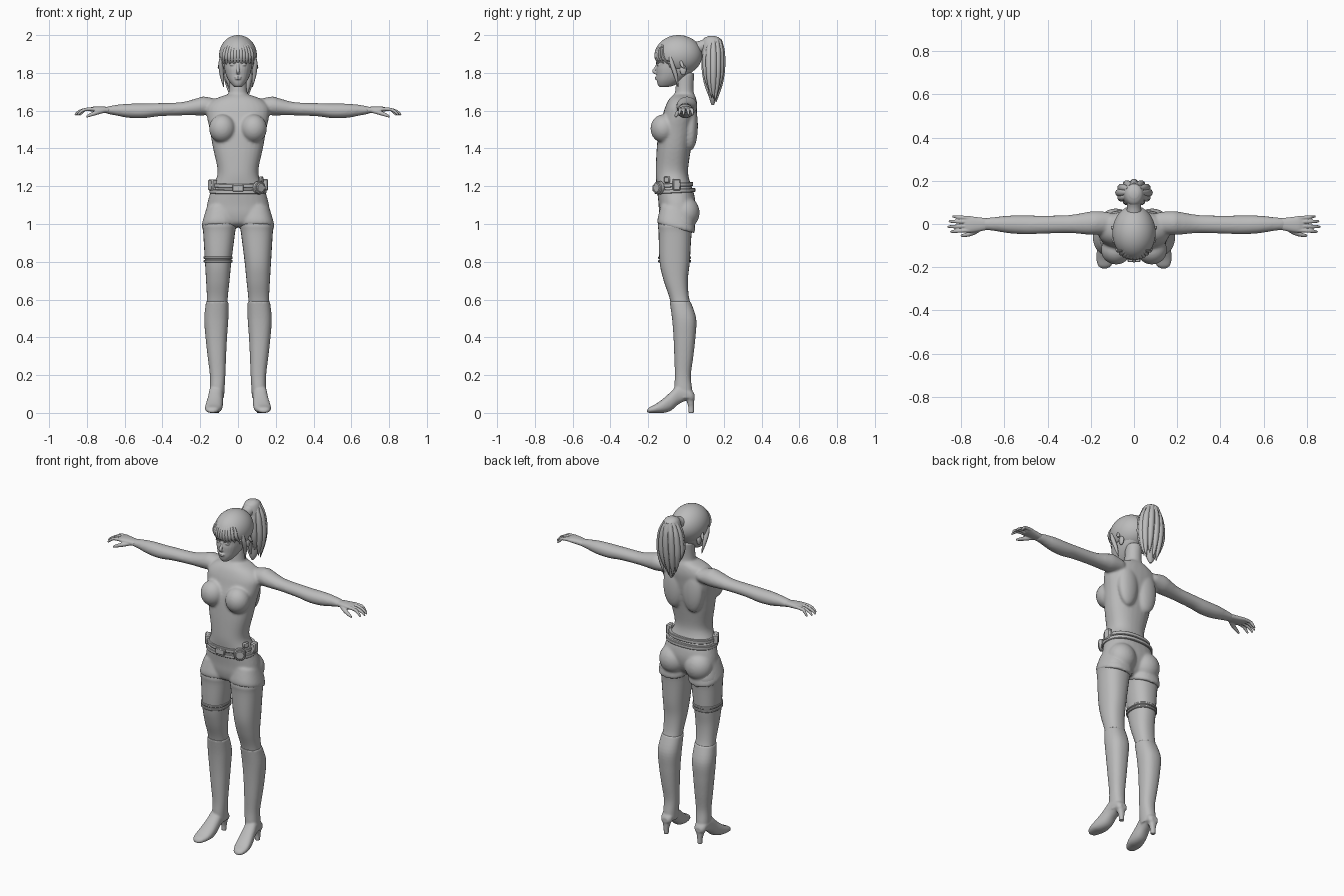
import bpy, bmesh, math, random
from mathutils import Matrix, Vector

random.seed(4)
if "Cube" in bpy.data.objects:
    bpy.data.objects.remove(bpy.data.objects["Cube"])

grey = bpy.data.materials.new("plain_grey")
grey.use_nodes = True
grey.diffuse_color = (0.5, 0.5, 0.5, 1)
for node in grey.node_tree.nodes:
    if node.type == "BSDF_PRINCIPLED":
        node.inputs["Base Color"].default_value = grey.diffuse_color


# ---------- helpers ----------
def spline(rows, steps):
    """Smoothly interpolate rows of numbers."""
    out, last = [], len(rows) - 1
    for i in range(last):
        a, b, c, d = (rows[min(max(j, 0), last)] for j in (i - 1, i, i + 1, i + 2))
        for k in range(steps):
            t = k / steps
            out.append([q + t / 2 * ((r - p) + t * (2 * p - 5 * q + 4 * r - s + t * (3 * (q - r) + s - p)))
                        for p, q, r, s in zip(a, b, c, d)])
    return out + [rows[-1]]


def skin(bm, rings):
    """Bridge closed rings of points and cap both ends."""
    loops = [[bm.verts.new(p) for p in ring] for ring in rings]
    n = len(loops[0])
    for low, high in zip(loops, loops[1:]):
        for i in range(n):
            j = (i + 1) % n
            bm.faces.new((low[i], low[j], high[j], high[i]))
    bm.faces.new(loops[0][::-1])
    bm.faces.new(loops[-1])


def loft(bm, rows, axis="z", power=2.3, steps=5, sides=28, pad=0, tilt=0):
    """Rows: station, centre, half width, low side, high side."""
    rings = []
    for t, c, h, lo, hi in spline(rows, steps):
        ring = []
        for i in range(sides):
            a = math.tau * i / sides
            u, v = (math.copysign(abs(f) ** (2 / power), f) for f in (math.cos(a), math.sin(a)))
            u = c + (h + pad) * u
            v = (lo + hi) / 2 + ((hi - lo) / 2 + pad) * v
            point = {"z": (u, v, t - tilt * (v + 0.05)), "y": (u, t, v), "x": (t, u, v)}
            ring.append(point[axis])
        rings.append(ring)
    skin(bm, rings)


def tube(bm, rows, wide=1, steps=5, sides=10):
    """Sweep a round section along rows of x, y, z, radius."""
    pts = spline(rows, steps)
    rings = []
    for i, (x, y, z, r) in enumerate(pts):
        ahead, behind = pts[min(i + 1, len(pts) - 1)], pts[max(i - 1, 0)]
        along = (Vector(ahead[:3]) - Vector(behind[:3])).normalized()
        side = along.cross(Vector((0, 1, 0.01))).normalized()
        up = side.cross(along)
        angles = [math.tau * k / sides for k in range(sides)]
        rings.append([Vector((x, y, z)) + side * math.cos(a) * r * wide + up * math.sin(a) * r for a in angles])
    skin(bm, rings)


def ball(bm, centre, radii, u=32, v=20):
    place = Matrix.Translation(centre) @ Matrix.Diagonal((*radii, 1))
    bmesh.ops.create_uvsphere(bm, u_segments=u, v_segments=v, radius=1, matrix=place)


def box(bm, centre, size, turn=0):
    place = Matrix.Translation(centre) @ Matrix.Rotation(turn, 4, "Z") @ Matrix.Diagonal((*size, 1))
    bmesh.ops.create_cube(bm, size=1, matrix=place)


def mirror_x(bm):
    copy = bmesh.ops.duplicate(bm, geom=bm.verts[:] + bm.edges[:] + bm.faces[:])
    for item in copy["geom"]:
        if isinstance(item, bmesh.types.BMVert):
            item.co.x *= -1


def finish(bm, name, voxel=0, blend=6, bevel=0):
    """Make the object; a voxel size fuses its pieces into one surface."""
    bmesh.ops.recalc_face_normals(bm, faces=bm.faces[:])
    mesh = bpy.data.meshes.new(name)
    bm.to_mesh(mesh)
    bm.free()
    mesh.materials.append(grey)
    mesh.polygons.foreach_set("use_smooth", [True] * len(mesh.polygons))
    mesh.set_sharp_from_angle(angle=math.radians(40))
    obj = bpy.data.objects.new(name, mesh)
    bpy.context.scene.collection.objects.link(obj)
    if voxel:
        fuse = obj.modifiers.new("fuse", "REMESH")
        fuse.mode, fuse.voxel_size, fuse.use_smooth_shade = "VOXEL", voxel, True
        soften = obj.modifiers.new("soften", "SMOOTH")
        soften.factor, soften.iterations = 0.5, blend
    if bevel:
        obj.modifiers.new("bevel", "BEVEL").width = bevel
    return obj


# ---------- body: arms, hip, bust and back pairs, then torso and neck ----------
LEG = [(1.08, .09, .075, -.13, .03), (1, .098, .09, -.148, .045), (.95, .1, .084, -.145, .03),
       (.8, .105, .07, -.14, .02), (.7, .107, .062, -.118, .01), (.6, .11, .055, -.085, .018),
       (.5, .115, .06, -.07, .05), (.4, .115, .053, -.062, .046), (.3, .112, .045, -.058, .035),
       (.2, .108, .037, -.055, .022), (.13, .11, .035, -.058, .028)]
bm = bmesh.new()
loft(bm, [(.11, .005, .05, 1.585, 1.66), (.18, .005, .055, 1.575, 1.675), (.22, .003, .052, 1.575, 1.665),
          (.3, 0, .042, 1.575, 1.645), (.42, -.003, .042, 1.57, 1.64), (.5, -.004, .044, 1.56, 1.638),
          (.58, -.002, .041, 1.562, 1.637), (.65, 0, .032, 1.575, 1.63), (.7, 0, .027, 1.584, 1.62)],
     axis="x", power=2)
loft(bm, LEG[:2] + [(.975, .099, .087, -.147, .04)], pad=.003, tilt=.25)
ball(bm, (.085, -.005, 1.06), (.083, .077, .085))
ball(bm, (.083, -.12, 1.505), (.07, .068, .075))
ball(bm, (.065, .025, 1.52), (.065, .038, .13))
mirror_x(bm)
loft(bm, [(.985, 0, .05, -.1, -.01), (1.005, 0, .11, -.13, .015), (1.05, 0, .165, -.142, .04),
          (1.1, 0, .164, -.145, .05), (1.15, 0, .152, -.15, .045), (1.2, 0, .135, -.155, .03),
          (1.25, 0, .112, -.16, .014), (1.3, 0, .11, -.16, .012), (1.4, 0, .132, -.155, .027),
          (1.5, 0, .15, -.145, .045), (1.57, 0, .165, -.125, .055), (1.62, 0, .165, -.11, .06),
          (1.66, 0, .125, -.09, .055), (1.685, 0, .06, -.065, .045)])
loft(bm, [(1.62, 0, .07, -.07, .05), (1.67, 0, .055, -.062, .045), (1.72, 0, .047, -.056, .04),
          (1.8, 0, .047, -.05, .045)], power=2)
finish(bm, "body", voxel=.007, blend=8)

# ---------- hands ----------
bm = bmesh.new()
loft(bm, [(.68, 0, .027, 1.586, 1.619), (.72, -.002, .033, 1.588, 1.622), (.76, -.002, .038, 1.593, 1.622),
          (.785, -.002, .034, 1.597, 1.616)], axis="x")
for y, reach in ((.028, .84), (.01, .857), (-.01, .862), (-.029, .85)):
    tube(bm, [(.76, y, 1.609, .01), (.81, y * 1.1, 1.606, .009), (reach - .015, y * 1.2, 1.592, .008),
              (reach, y * 1.25, 1.576, .005)])
tube(bm, [(.71, -.02, 1.6, .012), (.75, -.042, 1.589, .012), (.785, -.052, 1.576, .009), (.803, -.054, 1.567, .005)])
mirror_x(bm)
finish(bm, "hands", voxel=.0035, blend=4)

# ---------- stockings and thigh band ----------
bm = bmesh.new()
loft(bm, LEG)
mirror_x(bm)
finish(bm, "stockings")
bm = bmesh.new()
for z in (.803, .822):
    loft(bm, [(z - .007, -.105, .077, -.147, .027), (z + .007, -.105, .077, -.147, .027)], steps=1, sides=40)
finish(bm, "thigh_band", bevel=.003)

# ---------- high heeled boots ----------
bm = bmesh.new()
loft(bm, [(.59, .11, .055, -.083, .02)] + LEG[6:] + [(.08, .112, .034, -.055, .035)], pad=.004)
loft(bm, [(-.206, .137, .012, .003, .016), (-.194, .136, .03, 0, .03), (-.16, .132, .043, 0, .047),
          (-.12, .126, .045, 0, .076), (-.08, .121, .041, .012, .112), (-.04, .117, .037, .045, .15),
          (0, .114, .036, .064, .14), (.03, .112, .033, .06, .12), (.045, .112, .02, .07, .1)], axis="y")
loft(bm, [(0, .113, .014, .012, .042), (.03, .113, .015, .012, .042), (.06, .113, .022, .004, .043),
          (.09, .113, .03, -.01, .045)])
mirror_x(bm)
finish(bm, "boots", voxel=.005, blend=4)

# ---------- belt with buckle and pouches ----------
bm = bmesh.new()
for z, half, back in ((1.175, .152, .049), (1.207, .14, .038)):
    loft(bm, [(z - .011, 0, half, -.166, back), (z + .011, 0, half, -.166, back)], steps=1, sides=48, tilt=-.05)
finish(bm, "belt", bevel=.003)
bm = bmesh.new()
box(bm, (0, -.167, 1.19), (.06, .02, .036))
finish(bm, "belt_buckle", bevel=.004)
bm = bmesh.new()
box(bm, (.143, -.05, 1.208), (.03, .042, .062), .1)
box(bm, (.122, -.1, 1.235), (.016, .035, .035), -.5)
box(bm, (-.135, -.095, 1.207), (.032, .05, .058), .5)
finish(bm, "belt_pouches", bevel=.006)
bm = bmesh.new()
facing = Vector((.6, -.8, 0)).to_track_quat("Z", "Y").to_matrix().to_4x4()
for radius, depth in ((.035, .026), (.026, .034)):
    bmesh.ops.create_cone(bm, cap_ends=True, segments=24, radius1=radius, radius2=radius, depth=depth,
                          matrix=Matrix.Translation((.112, -.143, 1.192)) @ facing)
finish(bm, "round_pouch", bevel=.004)

# ---------- head with ears, eyes, nose and lips ----------
bm = bmesh.new()
ball(bm, (.078, -.015, 1.815), (.01, .018, .028))
ball(bm, (.03, -.146, 1.844), (.014, .009, .008))
mirror_x(bm)
loft(bm, [(1.724, 0, .016, -.137, -.1), (1.735, 0, .031, -.148, -.06), (1.76, 0, .05, -.155, -.02),
          (1.79, 0, .064, -.156, .02), (1.82, 0, .072, -.157, .045), (1.85, 0, .077, -.153, .06),
          (1.9, 0, .083, -.153, .07), (1.95, 0, .073, -.13, .05), (1.98, 0, .04, -.08, .01)])
tube(bm, [(0, -.148, 1.86, .006), (0, -.16, 1.828, .007), (0, -.17, 1.809, .01), (0, -.154, 1.797, .008)])
ball(bm, (0, -.156, 1.777), (.019, .009, .005))
ball(bm, (0, -.155, 1.768), (.016, .01, .005))
finish(bm, "head", voxel=.0035, blend=4)
bm = bmesh.new()
tube(bm, [(.014, -.156, 1.848, .002), (.03, -.156, 1.855, .003), (.047, -.146, 1.85, .002)])
mirror_x(bm)
finish(bm, "eyelids")

# ---------- hair cap, fringe and side locks ----------
CAP, SIZE = Vector((0, -.04, 1.893)), Vector((.1, .125, .107))
bm = bmesh.new()
ball(bm, CAP, SIZE, u=64, v=48)


def below_hairline(face):
    spot = face.calc_center_median()
    line = 1.865 if spot.y < -.09 else 1.825 if spot.y < -.03 else 1.8
    return spot.z < line


bmesh.ops.delete(bm, geom=[f for f in bm.faces if below_hairline(f)], context="FACES")
shell = finish(bm, "hair_cap").modifiers.new("thickness", "SOLIDIFY")
shell.thickness, shell.offset = .012, -1


def on_cap(x, z, r):
    fall = 1 - (x / SIZE.x) ** 2 - ((z - CAP.z) / SIZE.z) ** 2
    return x, CAP.y - (SIZE.y - .006) * math.sqrt(max(fall, 0)), z, r


bm = bmesh.new()
for i in range(-5, 6):
    x = i * .0145
    tube(bm, [on_cap(x * .6, 1.96, .002), on_cap(x * .9, 1.925, .007), on_cap(x, 1.885, .009),
              on_cap(x * 1.08, 1.853 - .003 * (i % 3), .003)], wide=1.4)
finish(bm, "fringe")
bm = bmesh.new()
tube(bm, [(.085, -.085, 1.9, .006), (.091, -.075, 1.85, .012), (.086, -.055, 1.79, .011), (.076, -.042, 1.725, .002)])
tube(bm, [(.088, -.03, 1.87, .006), (.096, -.02, 1.84, .009), (.106, -.01, 1.825, .002)])
mirror_x(bm)
finish(bm, "side_locks")

# ---------- ponytail ----------
bm = bmesh.new()
loft(bm, [(1.995, 0, .02, .12, .155), (1.978, 0, .04, .09, .185), (1.93, 0, .055, .08, .198),
          (1.85, 0, .068, .09, .2), (1.78, 0, .068, .1, .19), (1.72, 0, .05, .115, .178),
          (1.66, 0, .025, .125, .16), (1.63, 0, .006, .135, .148)], power=2)
finish(bm, "ponytail_core")
bm = bmesh.new()
for i in range(12):
    a = math.tau * i / 12
    c, s = math.cos(a), math.sin(a)
    tip = random.uniform(1.64, 1.74)
    path = ((.03, .035, 1.975, .01), (.056, .044, 1.91, .018), (.068, .044, 1.82, .019),
            (.062, .034, (1.82 + tip) / 2, .015), (.048, .018, tip, .002))
    tube(bm, [(w * c, .145 + d * s, z, r) for w, d, z, r in path])
finish(bm, "ponytail_locks")
bm = bmesh.new()
tube(bm, [(0, .055, 1.93, .036), (0, .085, 1.94, .032), (0, .115, 1.95, .036)], sides=20)
finish(bm, "hair_tie")
